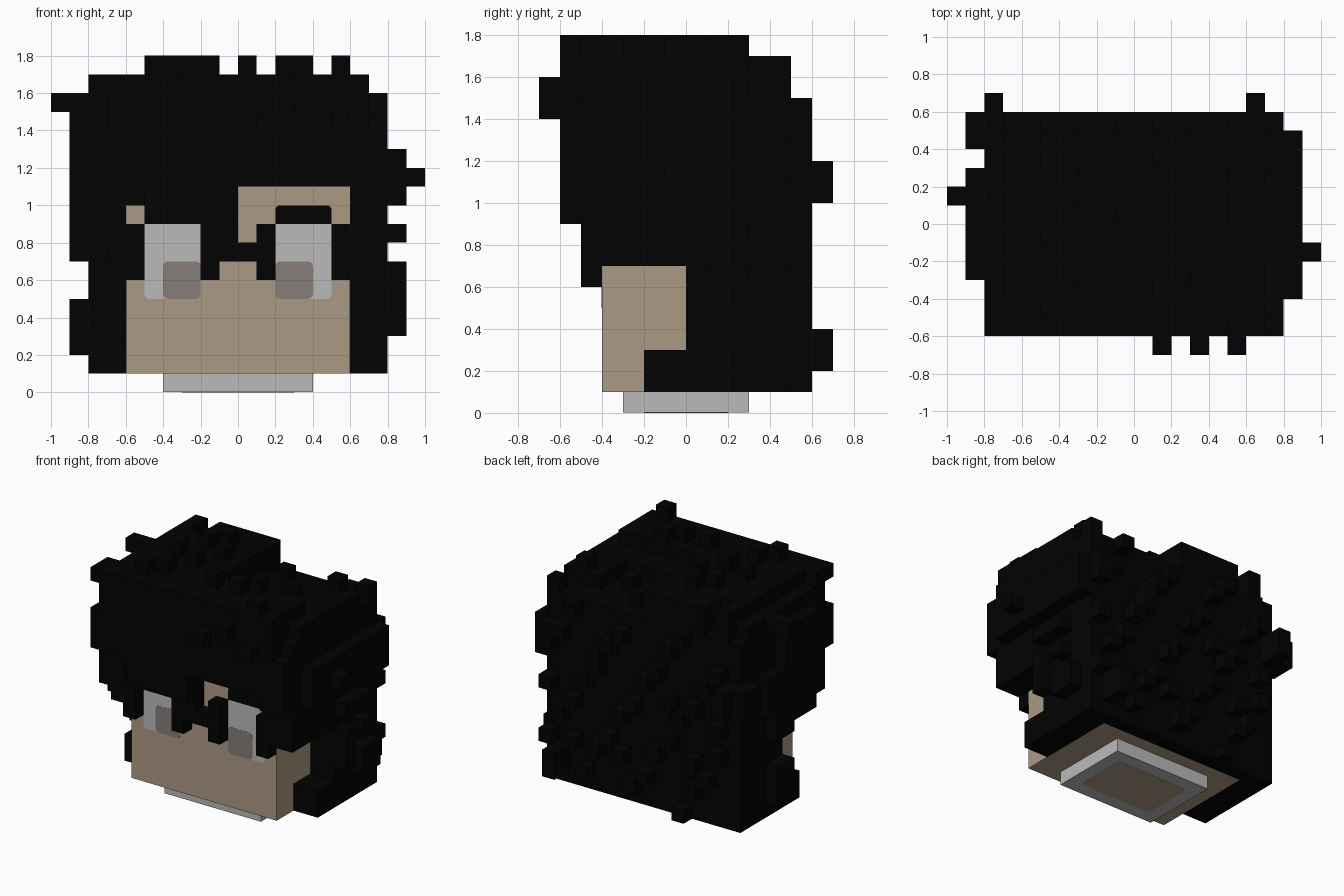
import bpy, bmesh, math, random
from mathutils import Matrix

cube = bpy.data.objects.get("Cube")
if cube:
    bpy.data.objects.remove(cube)
random.seed(7)


def material(name, rgb):
    m = bpy.data.materials.new(name)
    m.use_nodes = True
    m.diffuse_color = (*rgb, 1)
    m.node_tree.nodes["Principled BSDF"].inputs["Base Color"].default_value = (*rgb, 1)
    return m


SKIN = material("skin", (0.41, 0.323, 0.228))
BLACK = material("hair black", (0.0006, 0.0006, 0.0006))
GREY = material("light grey", (0.49, 0.49, 0.49))
IRIS = material("iris taupe", (0.24, 0.208, 0.194))


def finish(name, bm, mat):
    bmesh.ops.recalc_face_normals(bm, faces=bm.faces)
    me = bpy.data.meshes.new(name)
    bm.to_mesh(me)
    bm.free()
    me.materials.append(mat)
    ob = bpy.data.objects.new(name, me)
    bpy.context.collection.objects.link(ob)
    return ob


def boxes(name, mat, items):
    """One object from boxes given as x0, x1, y0, y1, z0, z1 in tenths."""
    bm = bmesh.new()
    for x0, x1, y0, y1, z0, z1 in items:
        size = Matrix.Diagonal((x1 - x0, y1 - y0, z1 - z0, 1))
        mid = Matrix.Translation(((x0 + x1) / 2, (y0 + y1) / 2, (z0 + z1) / 2))
        bmesh.ops.create_cube(bm, size=1, matrix=Matrix.Scale(0.1, 4) @ mid @ size)
    return finish(name, bm, mat)


def plate(name, mat, a0, a1, b0, b1, place, thick, radii):
    """Thin rounded rectangle; radii run from bottom left, anticlockwise."""
    corners = [(a0, b0, 1, 1, 180), (a1, b0, -1, 1, 270),
               (a1, b1, -1, -1, 0), (a0, b1, 1, -1, 90)]
    bm = bmesh.new()
    ring = []
    for (a, b, sa, sb, start), r in zip(corners, radii):
        for i in range(5 if r else 1):
            t = math.radians(start + i * 22.5)
            ring.append((a + r * (sa + math.cos(t)) if r else a,
                         b + r * (sb + math.sin(t)) if r else b))
    face = bm.faces.new([bm.verts.new(place(a, b, 0)) for a, b in ring])
    ext = bmesh.ops.extrude_face_region(bm, geom=[face])
    verts = [v for v in ext["geom"] if isinstance(v, bmesh.types.BMVert)]
    shift = [p - q for p, q in zip(place(0, 0, thick), place(0, 0, 0))]
    bmesh.ops.translate(bm, verts=verts, vec=shift)
    return finish(name, bm, mat)


def on_face(a, b, d):
    return (a, -0.4 - d, b)


def under_neck(a, b, d):
    return (a, b, 0.001 - d)


# Head and neck
boxes("head", SKIN, [(-6, 6, -4, 4, 1, 11.5)])
boxes("neck_collar", GREY, [(-4, 4, -3, 3, 0.01, 1)])
plate("neck_base", SKIN, -0.3, 0.3, -0.2, 0.2, under_neck, 0.001, [0.03] * 4)

# Eyes
for side, s in (("left", 1), ("right", -1)):
    def span(a, b):
        return sorted((s * a, s * b))
    R = 0.025
    plate(side + "_eye_white", GREY, *span(0.2, 0.5), 0.5, 0.9, on_face, 0.001, [R, R, 0, 0])
    plate(side + "_eyelid", BLACK, *span(0.2, 0.5), 0.9, 1.0, on_face, 0.001, [0, 0, R, R])
    plate(side + "_iris", IRIS, *span(0.2, 0.4), 0.5, 0.7, on_face, 0.002, [R] * 4)

# Main hair mass: back, sides and stepped crown
mass = [(-6, 6, 4, 5, 1, 11), (-8, 8, -5, 5, 11, 15),
        (-5, 0, -5, 5, 15, 17), (-7, -5, -5, 3, 15, 17), (-8, -7, -5, 3, 15, 16),
        (-7, -6, 3, 5, 15, 17), (-8, -7, 3, 4, 15, 16),
        (0, 7, -5, -2, 15, 17), (0, 5, -2, 0, 15, 16), (5, 8, -4, 3, 15, 16)]
for a, b in ((6, 8), (-8, -6)):
    mass += [(a, b, -2, 5, 1, 3), (a, b, 0, 5, 3, 7), (a, b, -4, 5, 7, 11)]
boxes("hair_mass", BLACK, mass)

# Fringe and strands over the forehead
boxes("fringe", BLACK, [
    (-8, 8, -6, -5, 11, 14), (-7, 7, -6, -5, 14, 16), (-8, 7, -6, -5, 16, 17),
    (-8, -7, -5, -4, 16, 17), (6, 8, -6, -5, 10, 11), (-5, 0, -6, -4, 9, 11),
    (-6, -5, -5, -4, 10, 11), (-8, -6, -5, -4, 8, 11), (6, 8, -5, -4, 7, 11),
    (-7, -6, -5, -4, 7, 8)])
boxes("face_strands", BLACK, [
    (-6, -5, -5, -4, 6, 9), (-2, -1, -5, -4, 6, 9), (-1, 0, -5, -4, 7, 9),
    (0, 1, -5, -4, 7, 8), (1, 2, -5, -4, 6, 9), (5, 6, -5, -4, 6, 9)])

# Thick side locks
boxes("side_locks", BLACK, [
    (8, 9, -4, 5, 10, 13), (9, 10, -2, -1, 11, 12),
    (8, 9, 1, 3, 8, 9), (8, 9, 2, 4, 3, 5), (8, 9, 0, 1, 4, 7),
    (-9, -8, -3, 1, 12, 15), (-9, -8, -2, 3, 9, 12), (-9, -8, 0, 2, 7, 9),
    (-9, -8, 1, 2, 2, 5), (-9, -8, 4, 6, 10, 12), (-10, -8, 1, 2, 15, 16)])

# Raised tufts on the crown, brow and back
boxes("tufts", BLACK, [
    (-5, -4, -5, -4, 17, 18), (-4, -3, -4, -3, 17, 18), (-3, -2, -2, -1, 17, 18),
    (-2, -1, 0, 1, 17, 18), (-4, -3, 1, 2, 17, 18), (-3, -2, 2, 3, 17, 18),
    (-5, -4, -1, 0, 17, 18), (0, 1, -4, -3, 17, 18), (2, 3, -4, -3, 17, 18),
    (3, 4, -3, -2, 17, 18), (5, 6, -6, -5, 17, 18),
    (1, 2, 3, 4, 15, 16), (6, 7, 2, 3, 16, 17), (7, 8, 4, 5, 15, 16),
    (3, 4, 1, 2, 15, 16), (1, 2, -7, -6, 14, 15), (3, 4, -7, -6, 15, 16),
    (5, 6, -7, -6, 14, 15), (-8, -7, 5, 7, 10, 12), (6, 7, 5, 7, 2, 4),
    (-4, -3, 5, 6, 1, 2), (7, 8, 5, 6, 11, 13)])

# Small curls on the back, spread so that every column and row has some
curls = []
for x in range(-7, 8):
    for row in (2 + (x * 5) % 13, 2 + (x * 5 + 6) % 13):
        curls.append((x, x + 1, 5, 6, row, row + 1))
    if x % 2:
        row = random.randint(3, 12)
        curls.append((x, x + 1, 5, 6, row, row + 1))
# Small curls on the sides
for rows, x in (((3, 5, 6, 8), 8), ((3, 4, 8, 10, 13), -9)):
    for row in rows:
        y = random.choice((0, 1, 2))
        curls.append((x, x + 1, y, y + 1, row, row + 1))
boxes("curls", BLACK, curls)
